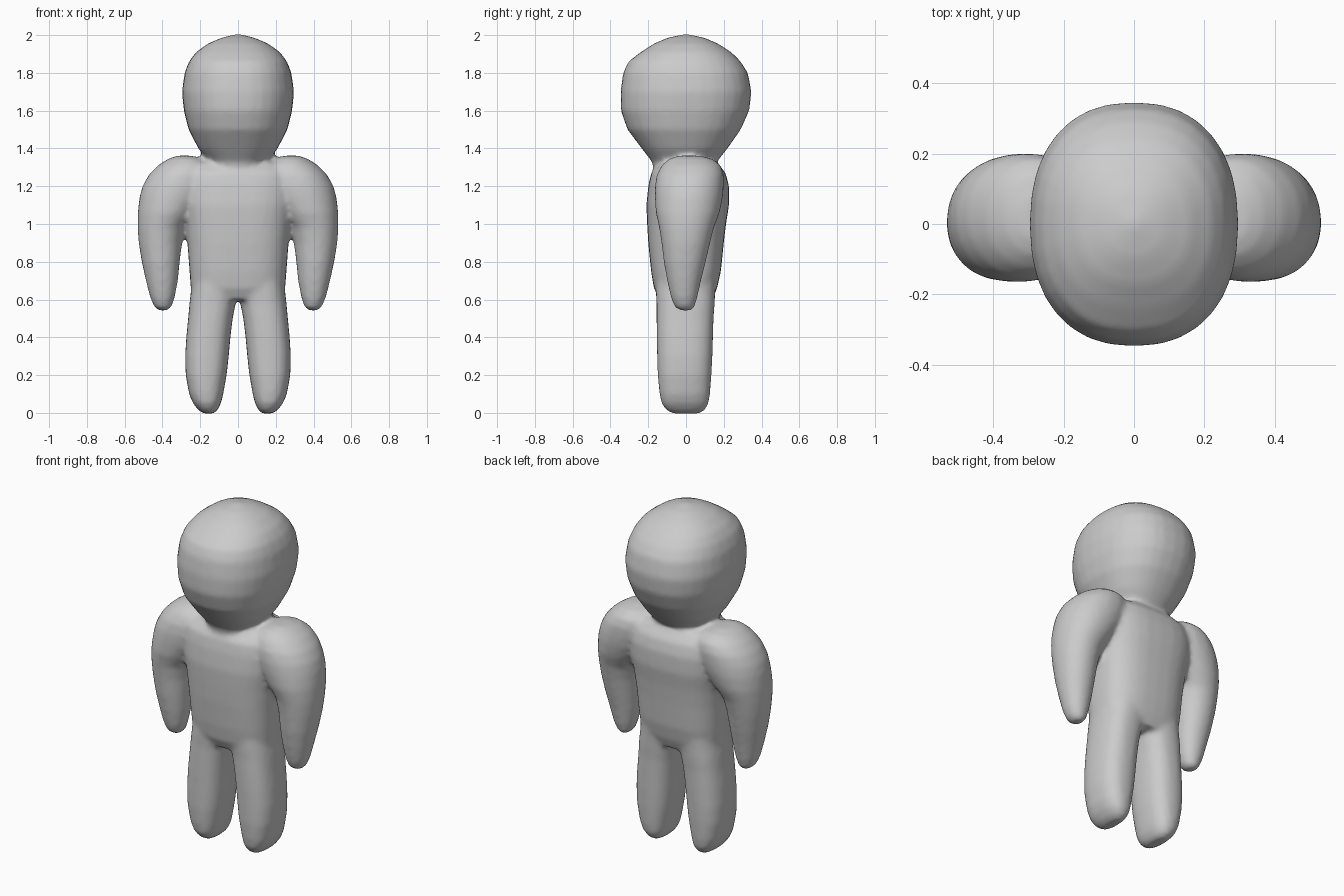
import bpy, bmesh, math

skin = bpy.data.materials.new("plain grey")
skin.diffuse_color = (0.6, 0.6, 0.6, 1)
bm = bmesh.new()


def loft(sections, power=2.3, mirror=False, n=32):
    """Closed skin through level rings: (z, x0, x1, y0, y1)."""
    for s in ((1, -1) if mirror else (1,)):
        rings = []
        for z, x0, x1, y0, y1 in sections:
            ring = []
            for i in range(n):
                a = 2 * math.pi * i / n
                c, d = math.cos(a), math.sin(a)
                u = math.copysign(abs(c) ** (2 / power), c)
                v = math.copysign(abs(d) ** (2 / power), d)
                x = (x0 + x1) / 2 + u * (x1 - x0) / 2
                y = (y0 + y1) / 2 + v * (y1 - y0) / 2
                ring.append(bm.verts.new((s * x, y, z)))
            rings.append(ring)
        faces = [bm.faces.new(rings[0]), bm.faces.new(rings[-1])]
        for p, q in zip(rings, rings[1:]):
            for i in range(n):
                j = (i + 1) % n
                faces.append(bm.faces.new((p[i], p[j], q[j], q[i])))
        bmesh.ops.recalc_face_normals(bm, faces=faces)


# Head, narrowing to the neck
loft([(z, -x, x, y0, y1) for z, x, y0, y1 in (
    (1.24, .14, -.16, .15), (1.33, .155, -.18, .165), (1.40, .21, -.235, .22),
    (1.50, .262, -.31, .29), (1.60, .287, -.345, .335), (1.70, .297, -.347, .347),
    (1.80, .283, -.333, .328), (1.86, .26, -.305, .29), (1.91, .222, -.24, .24),
    (1.955, .16, -.17, .17), (1.985, .09, -.10, .10), (2.003, .02, -.02, .02))], 2.3)

# Torso
loft([(z, -x, x, y0, y1) for z, x, y0, y1 in (
    (.60, .235, -.14, .14), (.66, .25, -.17, .165), (.75, .257, -.185, .185),
    (.90, .268, -.20, .20), (1.0, .28, -.206, .212), (1.1, .30, -.21, .228),
    (1.2, .31, -.20, .228), (1.27, .30, -.185, .21), (1.32, .25, -.14, .17),
    (1.34, .18, -.08, .11))], 2.7)

# Shoulders and hanging arms
loft([(.542, .375, .42, -.03, .03), (.56, .352, .443, -.06, .045),
      (.61, .335, .465, -.08, .06), (.70, .318, .488, -.10, .08),
      (.80, .308, .51, -.118, .105), (.90, .298, .526, -.13, .128),
      (.98, .28, .532, -.142, .148), (1.06, .22, .531, -.16, .178),
      (1.14, .16, .522, -.165, .195), (1.20, .13, .506, -.165, .20),
      (1.26, .12, .473, -.155, .20), (1.31, .13, .425, -.13, .185),
      (1.345, .18, .37, -.09, .14), (1.362, .25, .32, -.04, .07)], 2.1, mirror=True)

# Legs
loft([(-.004, .13, .18, -.07, .07), (.015, .108, .21, -.105, .10),
      (.05, .09, .238, -.13, .12), (.10, .078, .259, -.14, .127),
      (.20, .06, .277, -.15, .135), (.30, .049, .28, -.153, .14),
      (.40, .04, .274, -.155, .143), (.50, .028, .264, -.156, .146),
      (.58, .012, .257, -.156, .152), (.64, -.01, .25, -.16, .155),
      (.72, -.02, .24, -.16, .16)], 2.5, mirror=True)

# Fuse the parts into one soft skin
mesh = bpy.data.meshes.new("figure_body")
bm.to_mesh(mesh)
bm.free()
mesh.materials.append(skin)
body = bpy.data.objects.new("figure_body", mesh)
bpy.context.collection.objects.link(body)
bpy.context.view_layer.objects.active = body
body.select_set(True)
fuse = body.modifiers.new("fuse", 'REMESH')
fuse.mode = 'VOXEL'
fuse.voxel_size = 0.014
fuse.use_smooth_shade = True
soft = body.modifiers.new("soften", 'SMOOTH')
soft.factor = 0.5
soft.iterations = 8
for name in ("fuse", "soften"):
    bpy.ops.object.modifier_apply(modifier=name)
bpy.ops.object.shade_smooth()
